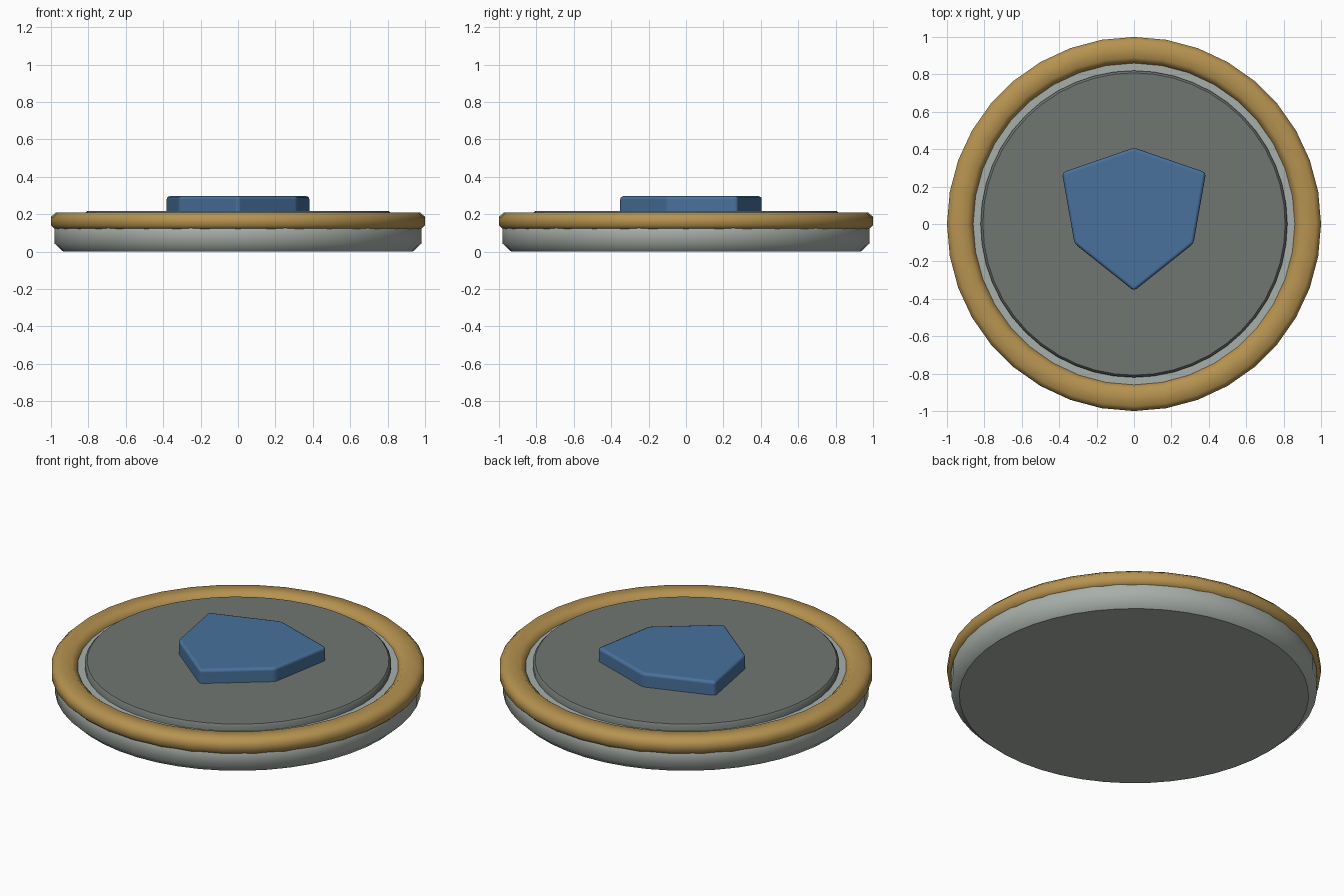
import bpy
import bmesh
import math

cube = bpy.data.objects.get("Cube")
if cube:
    bpy.data.objects.remove(cube)


def material(name, rgb):
    m = bpy.data.materials.new(name)
    m.use_nodes = True
    m.diffuse_color = (*rgb, 1)
    m.node_tree.nodes["Principled BSDF"].inputs["Base Color"].default_value = (*rgb, 1)
    return m


light_grey = material("light_grey", (0.39, 0.43, 0.40))
dark_grey = material("dark_grey", (0.16, 0.18, 0.17))
gold = material("gold", (0.47, 0.29, 0.08))
blue = material("blue", (0.065, 0.165, 0.33))


def finish(bm, name, mat):
    bmesh.ops.recalc_face_normals(bm, faces=bm.faces)
    mesh = bpy.data.meshes.new(name)
    bm.to_mesh(mesh)
    bm.free()
    mesh.materials.append(mat)
    obj = bpy.data.objects.new(name, mesh)
    bpy.context.collection.objects.link(obj)
    return obj


def lathe(name, profile, sides, mat, closed=False):
    """Turn an (r, z) profile round z; open profiles get flat, sharp-edged caps."""
    bm = bmesh.new()
    rings = []
    for r, z in profile:
        angles = [math.tau * i / sides for i in range(sides)]
        rings.append([bm.verts.new((r * math.cos(a), r * math.sin(a), z)) for a in angles])
    pairs = list(zip(rings, rings[1:]))
    if closed:
        pairs.append((rings[-1], rings[0]))
    for low, high in pairs:
        for i in range(sides):
            j = (i + 1) % sides
            bm.faces.new((low[i], low[j], high[j], high[i])).smooth = True
    if not closed:
        for ring in (rings[0], rings[-1]):
            for edge in bm.faces.new(ring).edges:
                edge.smooth = False
    return finish(bm, name, mat)


# Round base with chamfered rims
lathe("base_disc", [(0.935, 0), (0.98, 0.042), (0.98, 0.14), (0.94, 0.18)], 48, light_grey)

# Raised centre plate
lathe("centre_plate", [(0.82, 0.15), (0.82, 0.204), (0.808, 0.216)], 48, dark_grey)

# Rounded rim ring, its section mirrored about the middle height
upper = [(1.0, 0.022), (0.974, 0.047), (0.89, 0.047), (0.86, 0.02)]
section = upper + [(r, -z) for r, z in reversed(upper)]
lathe("rim_ring", [(r, 0.163 + z) for r, z in section], 36, gold, closed=True)

# Shield emblem, one half of the outline mirrored
right_side = [(0.385, 0.275), (0.318, -0.105)]
outline = [(0, 0.408)] + right_side + [(0, -0.358)]
outline += [(-x, y) for x, y in reversed(right_side)]
bm = bmesh.new()
bottom = bm.faces.new([bm.verts.new((x, y, 0.19)) for x, y in outline])
raised = bmesh.ops.extrude_face_region(bm, geom=[bottom])["geom"]
for v in raised:
    if isinstance(v, bmesh.types.BMVert):
        v.co.z = 0.297
emblem = finish(bm, "shield_emblem", blue)
bevel = emblem.modifiers.new("Bevel", "BEVEL")
bevel.width = 0.018
bevel.segments = 2
bevel.harden_normals = True
bpy.ops.object.select_all(action="DESELECT")
emblem.select_set(True)
bpy.context.view_layer.objects.active = emblem
bpy.ops.object.shade_smooth()
